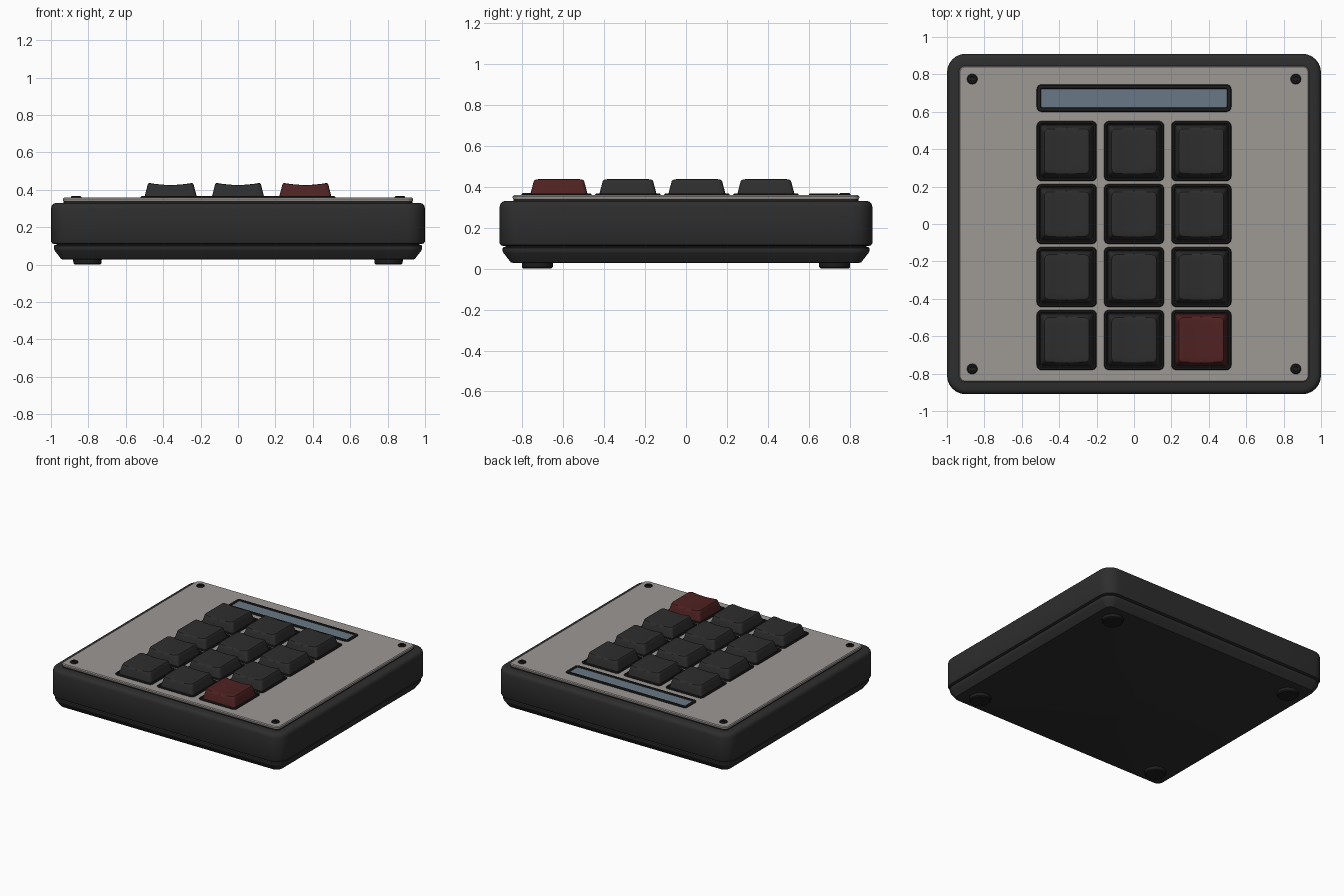
import bpy
import bmesh
from math import cos, sin, pi, radians

cube = bpy.data.objects.get("Cube")
if cube:
    bpy.data.objects.remove(cube, do_unlink=True)


def material(name, r, g, b, rough=0.6):
    m = bpy.data.materials.new(name)
    m.use_nodes = True
    m.diffuse_color = (r, g, b, 1)
    m.roughness = rough
    node = m.node_tree.nodes["Principled BSDF"]
    node.inputs["Base Color"].default_value = (r, g, b, 1)
    node.inputs["Roughness"].default_value = rough
    return m


CASE = material("charcoal case", 0.027, 0.027, 0.027)
TRIM = material("black trim", 0.013, 0.013, 0.013)
KEY = material("charcoal key", 0.027, 0.027, 0.027)
RED = material("dark red key", 0.08, 0.016, 0.016)
PLATE = material("warm grey plate", 0.34, 0.315, 0.295)
GLASS = material("blue grey screen", 0.14, 0.185, 0.235)


def outline(hx, hy, r, corner=6, side=6):
    """Rounded rectangle, counter-clockwise, with extra points on each side."""
    arcs = []
    for k, (sx, sy) in enumerate([(1, 1), (-1, 1), (-1, -1), (1, -1)]):
        cx, cy = sx * (hx - r), sy * (hy - r)
        angles = [(k + i / corner) * pi / 2 for i in range(corner + 1)]
        arcs.append([(cx + r * cos(a), cy + r * sin(a)) for a in angles])
    pts = []
    for k, arc in enumerate(arcs):
        pts += arc
        (ax, ay), (bx, by) = arc[-1], arcs[(k + 1) % 4][0]
        for i in range(1, side):
            t = i / side
            pts.append((ax + (bx - ax) * t, ay + (by - ay) * t))
    return pts


def loft(name, mat, rings, loc=(0, 0), dish_width=0.12, closed=False):
    """Skin rings of (half x, half y, radius, z, optional dish depth)."""
    bm = bmesh.new()
    loops = []
    for hx, hy, r, z, *dish in rings:
        depth = dish[0] if dish else 0
        loops.append([bm.verts.new((x, y, z - depth * (1 - (x / dish_width) ** 2)))
                      for x, y in outline(hx, hy, r)])
    pairs = list(zip(loops, loops[1:]))
    if closed:
        pairs.append((loops[-1], loops[0]))
    else:
        bm.faces.new(loops[0][::-1])
        bm.faces.new(loops[-1])
    for a, b in pairs:
        for i in range(len(a)):
            j = (i + 1) % len(a)
            bm.faces.new((a[i], a[j], b[j], b[i]))
    bmesh.ops.remove_doubles(bm, verts=bm.verts, dist=1e-5)
    bmesh.ops.recalc_face_normals(bm, faces=bm.faces)
    mesh = bpy.data.meshes.new(name)
    bm.to_mesh(mesh)
    bm.free()
    mesh.materials.append(mat)
    ob = bpy.data.objects.new(name, mesh)
    ob.location = (loc[0], loc[1], 0)
    bpy.context.collection.objects.link(ob)
    bpy.ops.object.select_all(action="DESELECT")
    ob.select_set(True)
    bpy.context.view_layer.objects.active = ob
    bpy.ops.object.shade_smooth_by_angle(angle=radians(32))
    return ob


def inset(steps, hx=1.0, hy=0.91, r=0.1):
    """Rings given as (inset distance, z) from one base rectangle."""
    return [(hx - d, hy - d, max(r - d, 0.004), z) for d, z in steps]


# Case: tub, seam and upper shell
loft("lower_case", CASE, inset([(0.065, 0.028), (0.055, 0.03), (0.02, 0.075),
                                (0.015, 0.085), (0.015, 0.1), (0.02, 0.106)]))
loft("case_seam", TRIM, inset([(0.03, 0.1), (0.03, 0.12)]))
loft("upper_case", CASE, inset([(0.018, 0.11), (0.006, 0.114), (0, 0.125),
                                (0, 0.3), (0.004, 0.315), (0.012, 0.325),
                                (0.026, 0.33), (0.062, 0.33)]))

# Face plate on a thin gasket
loft("plate_gasket", TRIM, inset([(0.068, 0.325), (0.068, 0.342)]))
loft("face_plate", PLATE, inset([(0.066, 0.34), (0.064, 0.344),
                                 (0.064, 0.352), (0.07, 0.358)]))


def bezel(name, hx, hy, wall, loc):
    """Low rounded frame with an open middle."""
    loft(name, TRIM, inset([(0, 0.35), (0, 0.362), (0.005, 0.367),
                            (wall - 0.004, 0.367), (wall, 0.363), (wall, 0.35)],
                           hx, hy, 0.025), loc, closed=True)


# Display
bezel("display_frame", 0.52, 0.073, 0.024, (0, 0.673))
loft("display_screen", GLASS, [(0.498, 0.051, 0.005, 0.355),
                               (0.498, 0.051, 0.005, 0.361)], (0, 0.673))

# Keypad: dished caps in square frames
for row in range(4):
    for col in range(3):
        loc = ((col - 1) * 0.36, 0.39 - row * 0.3367)
        tag = f"_{row + 1}_{col + 1}"
        bezel("key_frame" + tag, 0.16, 0.16, 0.017, loc)
        loft("key_well" + tag, TRIM, [(0.15, 0.15, 0.02, 0.35),
                                      (0.15, 0.15, 0.02, 0.36)], loc)
        cap = [(0.141, 0.141, 0.02, 0.355), (0.139, 0.139, 0.02, 0.366),
               (0.128, 0.128, 0.022, 0.408), (0.123, 0.123, 0.022, 0.428, 0.006),
               (0.119, 0.119, 0.022, 0.435, 0.01), (0.112, 0.112, 0.02, 0.438, 0.012)]
        cap += [(h, h, h * 0.18, 0.438, 0.012) for h in (0.08, 0.04, 0.01)]
        is_red = row == 3 and col == 2
        loft("key_cap" + tag, RED if is_red else KEY, cap, loc)

# Screws and feet in the four corners
for sx in (-1, 1):
    for sy in (-1, 1):
        tag = ("_left" if sx > 0 else "_right") + ("_back" if sy > 0 else "_front")
        steps = [(0.028, 0.35), (0.028, 0.362), (0.022, 0.368),
                 (0.013, 0.368), (0.012, 0.36)]
        loft("screw" + tag, TRIM, [(r, r, r, z) for r, z in steps],
             (sx * 0.865, sy * 0.775))
        steps = [(0.068, 0), (0.075, 0.007), (0.077, 0.032)]
        loft("foot" + tag, TRIM, [(r, r, r, z) for r, z in steps],
             (sx * 0.805, sy * 0.725))
